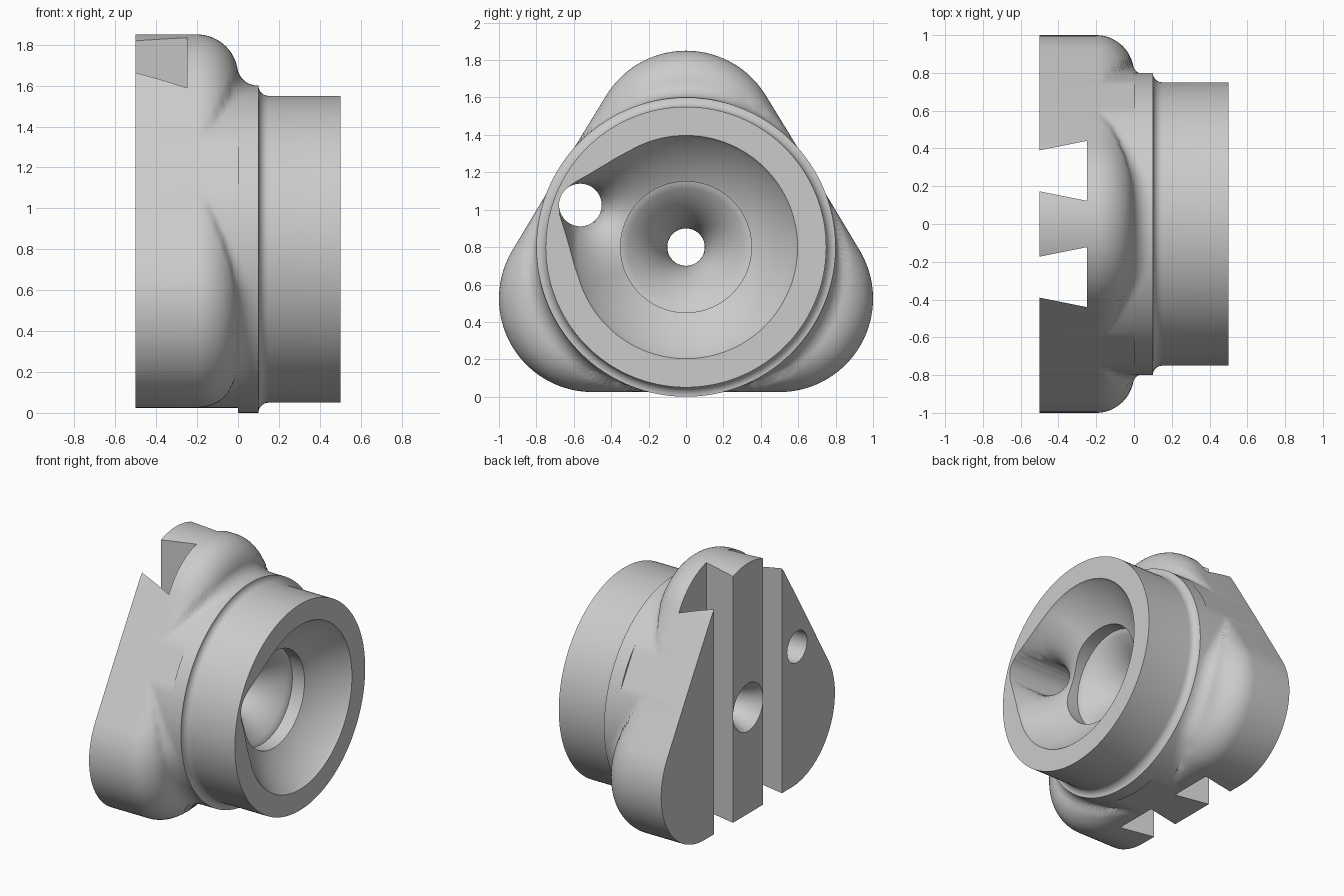
import bpy, bmesh
from math import sin, cos, pi, sqrt, tau, hypot

cube = bpy.data.objects.get("Cube")
if cube:
    bpy.data.objects.remove(cube, do_unlink=True)

AXIS_Z = 0.8           # height of the turning axis, which runs along x
SEG = 192
ANGLES = [tau * i / SEG for i in range(SEG)]

grey = bpy.data.materials.new("light_grey")
grey.use_nodes = True
grey.diffuse_color = (0.6, 0.6, 0.6, 1)
grey.node_tree.nodes["Principled BSDF"].inputs["Base Color"].default_value = (0.6, 0.6, 0.6, 1)


def skin(name, rings):
    """Closed solid skinned over rings of equal length, with both ends capped."""
    bm = bmesh.new()
    loops = [[bm.verts.new(p) for p in ring] for ring in rings]
    n = len(loops[0])
    for a, b in zip(loops, loops[1:]):
        for i in range(n):
            j = (i + 1) % n
            bm.faces.new((a[i], a[j], b[j], b[i]))
    bm.faces.new(loops[0])
    bm.faces.new(loops[-1])
    bmesh.ops.remove_doubles(bm, verts=bm.verts, dist=1e-5)
    bmesh.ops.recalc_face_normals(bm, faces=bm.faces)
    mesh = bpy.data.meshes.new(name)
    bm.to_mesh(mesh)
    bm.free()
    mesh.materials.append(grey)
    obj = bpy.data.objects.new(name, mesh)
    bpy.context.collection.objects.link(obj)
    return obj


def polar(x, r, t, y=0, z=AXIS_Z):
    return (x, y + r * cos(t), z + r * sin(t))


def revolve(name, profile, y=0, z=AXIS_Z, angles=ANGLES):
    return skin(name, [[polar(x, r, t, y, z) for t in angles] for x, r in profile])


# Flange outline: hull of three round lobes, as a radius for each angle
LOBES = [(0, 0.55), (0.5, -0.275), (-0.5, -0.275)]
NORMALS = [(cos(tau * i / 720), sin(tau * i / 720)) for i in range(720)]
SUPPORT = [(a, b, max(a * y + b * z for y, z in LOBES)) for a, b in NORMALS]


def hull_radius(t, lobe):
    best = 9
    for a, b, h in SUPPORT:
        d = a * cos(t) + b * sin(t)
        if d > 0.3:
            best = min(best, (h + lobe) / d)
    return best


OUTER = [hull_radius(t, 0.5) for t in ANGLES]
INNER = [hull_radius(t, 0.3) for t in ANGLES]


def flange_radius(x, i):
    """Rounded flange edge running through a hollow fillet into the collar."""
    big, core = OUTER[i], INNER[i]
    if x <= -0.2:
        return big
    off = 0.9 - core
    ball = -0.2 + sqrt(max(0, 0.09 - off * off))
    touch = -0.2 + (ball + 0.2) * 2 / 3
    if x <= touch:
        r = core + (big - core) / 0.2 * sqrt(max(0, 0.04 - (x + 0.2) ** 2))
    elif x < ball:
        r = 0.9 - sqrt(max(0, 0.01 - (x - ball) ** 2))
    else:
        r = 0.8
    return min(big, max(r, 0.8))


# Body: flange, collar and barrel in one skin
rings = []
for x in [-0.5] + [-0.2 + 0.2 * sin(pi / 2 * k / 18) for k in range(19)]:
    rings.append([polar(x, flange_radius(x, i), t) for i, t in enumerate(ANGLES)])
for k in range(13):
    x = 0.1 * (k / 12) ** 2
    rings.append([polar(x, max(0.8, flange_radius(x, i)), t) for i, t in enumerate(ANGLES)])
for k in range(1, 9):
    a = pi / 2 * k / 8
    rings.append([polar(0.15 - 0.05 * cos(a), 0.8 - 0.05 * sin(a), t) for t in ANGLES])
rings.append([polar(0.5, 0.75, t) for t in ANGLES])
body = skin("flanged_body", rings)

# Bowl cutter: dished front recess, sinking into a rounded lip at the side hole
HOLE_Y, HOLE_Z, HOLE_R, LIP = -0.565, 0.225, 0.114, 0.3


def bowl_depth(r, t):
    x = 0.96 - sqrt(0.57 - r * r) if r < 0.6 else 0.502 + (r - 0.6) * 2.5
    gap = hypot(r * cos(t) - HOLE_Y, r * sin(t) - HOLE_Z) - HOLE_R
    u = min(LIP, max(0, LIP - gap))
    return x - (LIP - sqrt(LIP * LIP - u * u))


rings = [[polar(bowl_depth(r, t), r, t) for t in ANGLES]
         for r in [0.2 + 0.54 * k / 44 for k in range(45)]]
rings.append([polar(1.2, 0.74, t) for t in ANGLES])
cutters = [skin("bowl_cutter", rings)]

# Throat cutter: hourglass bore opening into a straight-sided recess
throat = []
for k in range(33):
    x = -0.55 + 0.743 * k / 32
    throat.append((x, 0.6 - sqrt(0.25 - (x + 0.24) ** 2)))
throat += [(0.193, 0.35), (1.1, 0.35)]
cutters.append(revolve("throat_cutter", throat, angles=[t + 0.003 for t in ANGLES]))

# Side hole cutter
cutters.append(revolve("side_hole_cutter", [(-0.7, HOLE_R), (1.3, HOLE_R)],
                       HOLE_Y, AXIS_Z + HOLE_Z, ANGLES[::3]))

# Dovetail slots across the back, mirrored in y
for side, label in ((1, "left"), (-1, "right")):
    section = [(-0.25, 0.123), (-0.25, 0.44), (-0.55, 0.38), (-0.55, 0.183)]
    cutters.append(skin(label + "_slot_cutter",
                        [[(x, side * y, z) for x, y in section] for z in (-0.3, 2.2)]))

# Cut, bake and shade
bpy.ops.object.select_all(action="DESELECT")
bpy.context.view_layer.objects.active = body
body.select_set(True)
for cutter in cutters:
    cutter.hide_render = True
    mod = body.modifiers.new(cutter.name, "BOOLEAN")
    mod.operation = "DIFFERENCE"
    mod.solver = "EXACT"
    mod.object = cutter
    bpy.ops.object.modifier_apply(modifier=mod.name)
    bpy.data.objects.remove(cutter, do_unlink=True)
bpy.ops.object.shade_smooth_by_angle(angle=0.6)
